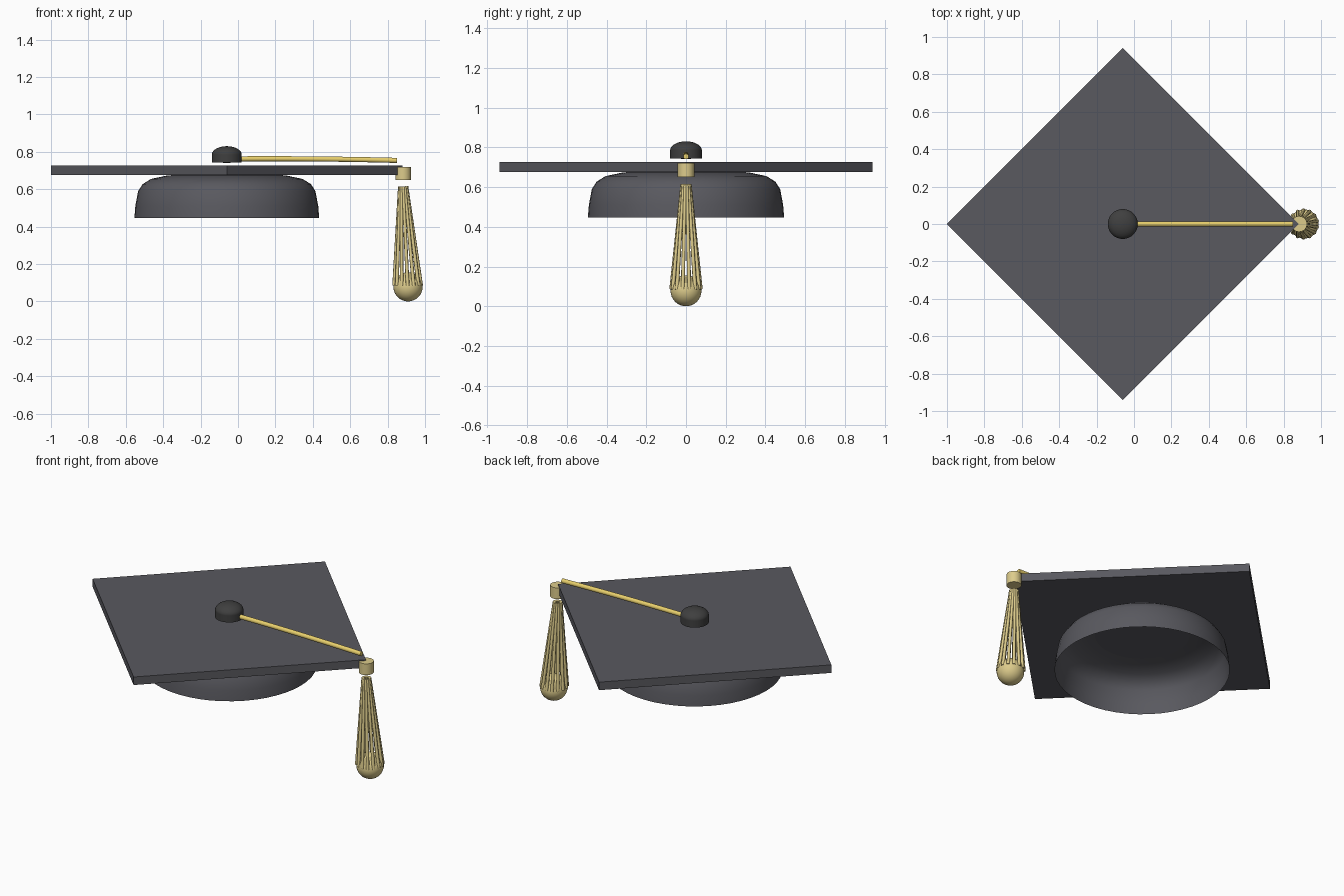
import bpy, bmesh
from math import cos, sin, pi, radians
from mathutils import Vector

if "Cube" in bpy.data.objects:
    bpy.data.objects.remove(bpy.data.objects["Cube"])

CX = -0.06      # centre of cap
TX = 0.883      # tassel hanging point
STRANDS = 14


def material(name, rgb):
    m = bpy.data.materials.new(name)
    m.diffuse_color = (*rgb, 1)
    m.use_nodes = True
    m.node_tree.nodes["Principled BSDF"].inputs["Base Color"].default_value = m.diffuse_color
    return m


CLOTH = material("charcoal_cloth", (0.10, 0.10, 0.115))
DARK = material("dark_button", (0.05, 0.05, 0.05))
CORD = material("gold_cord", (0.80, 0.62, 0.15))
THREAD = material("pale_gold_thread", (0.72, 0.60, 0.26))


def finish(name, bm, mat, smooth=True, angle=35):
    bmesh.ops.recalc_face_normals(bm, faces=bm.faces)
    me = bpy.data.meshes.new(name)
    bm.to_mesh(me)
    bm.free()
    ob = bpy.data.objects.new(name, me)
    bpy.context.collection.objects.link(ob)
    me.materials.append(mat)
    if smooth:
        bpy.ops.object.select_all(action='DESELECT')
        ob.select_set(True)
        bpy.context.view_layer.objects.active = ob
        bpy.ops.object.shade_smooth_by_angle(angle=radians(angle))
    return ob


def lathe(name, profile, centre, mat, n=48, caps=True, angle=35):
    """Revolve (radius, z) points about a vertical axis."""
    bm = bmesh.new()
    rings = [[bm.verts.new((centre + r * cos(2 * pi * i / n), r * sin(2 * pi * i / n), z))
              for i in range(n)] for r, z in profile]
    for a, b in zip(rings, rings[1:]):
        for i in range(n):
            j = (i + 1) % n
            bm.faces.new((a[i], a[j], b[j], b[i]))
    if caps:
        bm.faces.new(rings[0])
        bm.faces.new(rings[-1])
    return finish(name, bm, mat, angle=angle)


def add_tube(bm, points, radii, n=10):
    """Sweep a round section along points lying close to one line."""
    axis = (points[-1] - points[0]).normalized()
    u = axis.orthogonal().normalized()
    v = axis.cross(u)
    rings = [[bm.verts.new(p + r * (u * cos(2 * pi * i / n) + v * sin(2 * pi * i / n)))
              for i in range(n)] for p, r in zip(points, radii)]
    for a, b in zip(rings, rings[1:]):
        for i in range(n):
            j = (i + 1) % n
            bm.faces.new((a[i], a[j], b[j], b[i]))
    bm.faces.new(rings[0])
    bm.faces.new(rings[-1])


# Diamond-shaped board
bm = bmesh.new()
d = 0.94
base = bm.faces.new([bm.verts.new((CX + x * d, y * d, 0.676))
                     for x, y in ((1, 0), (0, 1), (-1, 0), (0, -1))])
top = bmesh.ops.extrude_face_region(bm, geom=[base], use_keep_orig=True)
bmesh.ops.translate(bm, vec=(0, 0, 0.05),
                    verts=[g for g in top["geom"] if isinstance(g, bmesh.types.BMVert)])
finish("board", bm, CLOTH, smooth=False)

# Open skull cap, thin shell
lathe("skull_cap", [(0.494, 0.446), (0.489, 0.51), (0.474, 0.59), (0.45, 0.627),
                    (0.405, 0.655), (0.315, 0.674), (0.17, 0.68)], CX, CLOTH, caps=False)

# Button: short drum with a flattened dome
lathe("button_base", [(0.08, 0.743), (0.08, 0.785)], CX, DARK)
dome = [(0.08 * cos(t), 0.785 + 0.045 * sin(t)) for t in
        [-pi / 2 + 0.05 + (pi - 0.1) * k / 14 for k in range(15)]]
lathe("button_dome", dome, CX, DARK)

# Cord from button to corner
bm = bmesh.new()
path = []
for k in range(13):
    t = k / 12
    path.append(Vector((CX + (0.85 - CX) * t, 0, 0.762 - 0.008 * t + 0.016 * t * (1 - t))))
add_tube(bm, path, [0.014] * 13, 12)
finish("cord", bm, CORD, angle=45)

# Collar at the corner
lathe("tassel_collar", [(0.042, 0.65), (0.042, 0.72)], TX, THREAD, 32)

# Flared tassel strands
bm = bmesh.new()
for s in range(STRANDS):
    a = 2 * pi * (s + 0.5) / STRANDS
    p = Vector((TX + 0.02 * cos(a), 0.02 * sin(a), 0.615))
    q = Vector((0.907 + 0.074 * cos(a), 0.074 * sin(a), 0.085))
    add_tube(bm, [p, p.lerp(q, 0.5), q], [0.008, 0.009, 0.010], 8)
finish("tassel_strands", bm, THREAD, angle=50)

# Round tassel end
bm = bmesh.new()
bmesh.ops.create_uvsphere(bm, u_segments=32, v_segments=16, radius=0.078)
bmesh.ops.translate(bm, vec=(0.909, 0, 0.078), verts=bm.verts)
finish("tassel_end", bm, THREAD)
